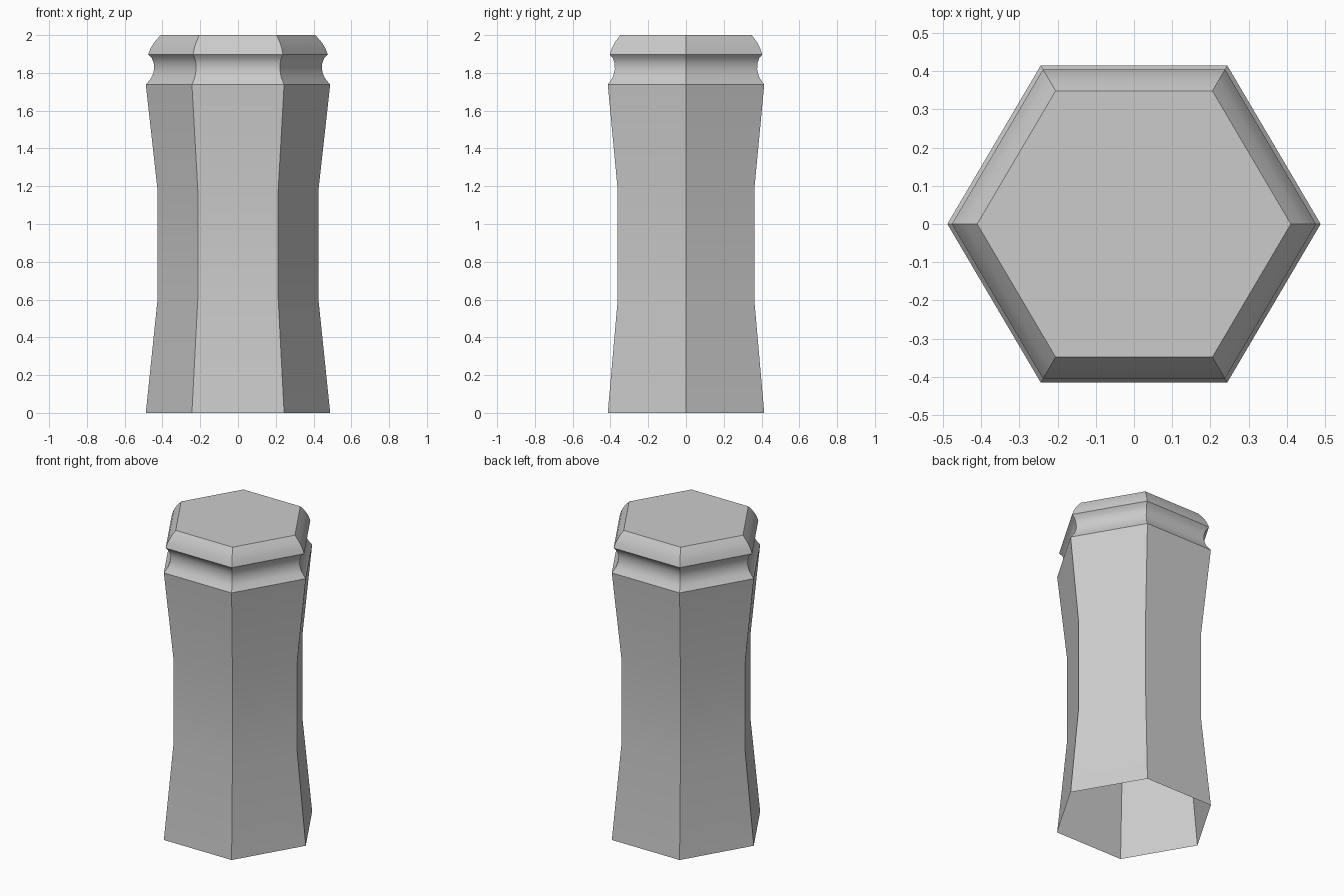
import bpy, bmesh
from math import cos, sin, pi, radians

if "Cube" in bpy.data.objects:
    bpy.data.objects.remove(bpy.data.objects["Cube"])

SIDES = 6
Y_SCALE = 0.98  # the hexagon is slightly flattened front to back

# Profile (corner radius, height): waisted shaft, groove, rounded cap
PROFILE = [
    (0.488, 0.0), (0.426, 0.60), (0.426, 1.18), (0.488, 1.738),
    (0.460, 1.772), (0.450, 1.795), (0.444, 1.82), (0.446, 1.85),
    (0.456, 1.877), (0.476, 1.897),
    (0.462, 1.932), (0.443, 1.962), (0.410, 2.0),
]


def ring(bm, radius, z):
    return [bm.verts.new((radius * cos(2 * pi * i / SIDES),
                          radius * sin(2 * pi * i / SIDES) * Y_SCALE, z))
            for i in range(SIDES)]


# Hexagonal post: stacked rings, closed top, open underside
bm = bmesh.new()
rings = [ring(bm, r, z) for r, z in PROFILE]
for low, high in zip(rings, rings[1:]):
    for i in range(SIDES):
        j = (i + 1) % SIDES
        bm.faces.new((low[i], low[j], high[j], high[i]))
bm.faces.new(rings[-1])

mesh = bpy.data.meshes.new("hexagonal_post")
bm.to_mesh(mesh)
bm.free()
post = bpy.data.objects.new("hexagonal_post", mesh)
bpy.context.collection.objects.link(post)

# Smooth the groove and cap curves, keep the corners crisp
bpy.context.view_layer.objects.active = post
post.select_set(True)
bpy.ops.object.shade_smooth_by_angle(angle=radians(30))
